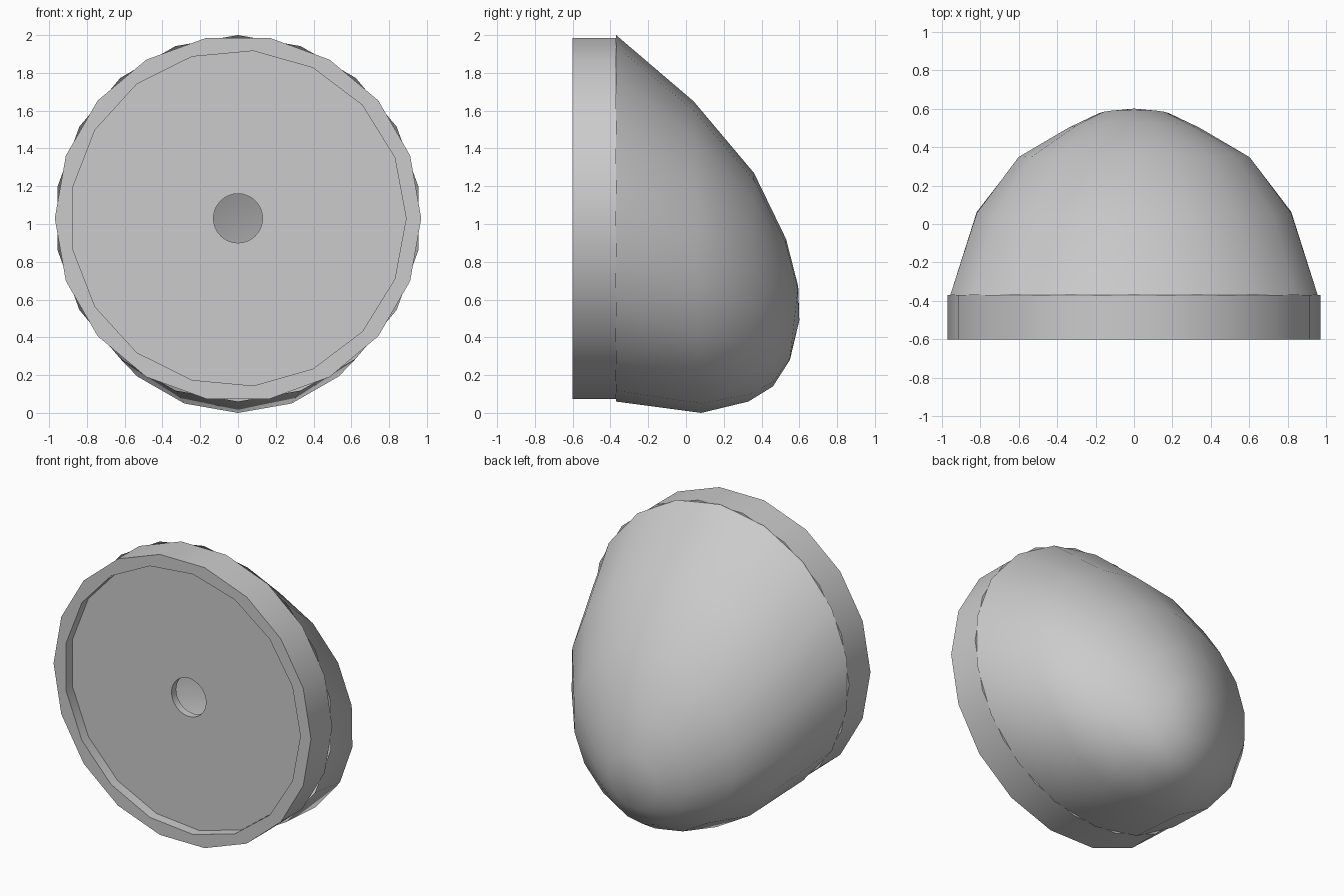
import bpy
import bmesh
from math import cos, sin, pi, radians

CENTRE_Z = 1.03

if "Cube" in bpy.data.objects:
    bpy.data.objects.remove(bpy.data.objects["Cube"], do_unlink=True)

grey = bpy.data.materials.new("plain grey")
grey.use_nodes = True
colour = (0.6, 0.6, 0.6, 1)
grey.diffuse_color = colour
grey.node_tree.nodes["Principled BSDF"].inputs["Base Color"].default_value = colour


def finish(bm, name):
    """Turn a bmesh into a smooth object that keeps its sharp edges."""
    bmesh.ops.recalc_face_normals(bm, faces=bm.faces)
    mesh = bpy.data.meshes.new(name)
    bm.to_mesh(mesh)
    bm.free()
    mesh.materials.append(grey)
    obj = bpy.data.objects.new(name, mesh)
    bpy.context.collection.objects.link(obj)
    bpy.ops.object.select_all(action="DESELECT")
    obj.select_set(True)
    bpy.context.view_layer.objects.active = obj
    bpy.ops.object.shade_smooth_by_angle(angle=radians(35))
    return obj


def loop(bm, sides, radius, y, start=0.0, z=CENTRE_Z, height=None, tilt=0.0):
    """Ellipse of vertices around the y axis; tilt leans its top backward."""
    height = radius if height is None else height
    verts = []
    for i in range(sides):
        a = start + 2 * pi * i / sides
        verts.append(bm.verts.new((radius * cos(a), y + tilt * sin(a), z + height * sin(a))))
    return verts


def pierced_plate(name, outer, inner, front, back):
    """Round plate with a round hole; outer and inner are (sides, radius)."""
    bm = bmesh.new()
    edges = []
    for sides, radius in (outer, inner):
        vs = loop(bm, sides, radius, front)
        edges += [bm.edges.new((vs[i - 1], vs[i])) for i in range(sides)]
    bmesh.ops.triangle_fill(bm, edges=edges, use_beauty=True, normal=(0, -1, 0))
    ext = bmesh.ops.extrude_face_region(bm, geom=bm.faces[:], use_keep_orig=True)
    moved = [v for v in ext["geom"] if isinstance(v, bmesh.types.BMVert)]
    bmesh.ops.translate(bm, verts=moved, vec=(0, back - front, 0))
    return finish(bm, name)


# Front rim and the recessed disc with its central hole
pierced_plate("front_rim", (18, 0.97), (17, 0.89), -0.6, -0.37)
pierced_plate("recessed_disc", (17, 0.89), (32, 0.13), -0.53, -0.48)

# Hollow dome that sags downward: radius, height, y, z, tilt of each ring
rings = [
    (0.97, 0.97, -0.37, 1.03, 0),
    (0.83, 0.825, 0.06, 0.825, -0.02),
    (0.61, 0.605, 0.345, 0.665, 0.015),
    (0.345, 0.39, 0.495, 0.53, 0.035),
    (0.185, 0.195, 0.572, 0.475, 0.022),
]
bm = bmesh.new()
loops = [loop(bm, 18, r, y, pi / 2, z, h, t) for r, h, y, z, t in rings]
for a, b in zip(loops, loops[1:]):
    for i in range(18):
        bm.faces.new((a[i - 1], a[i], b[i], b[i - 1]))
tip = bm.verts.new((0, 0.6, 0.49))
for i in range(18):
    bm.faces.new((loops[-1][i - 1], loops[-1][i], tip))
finish(bm, "dome")
